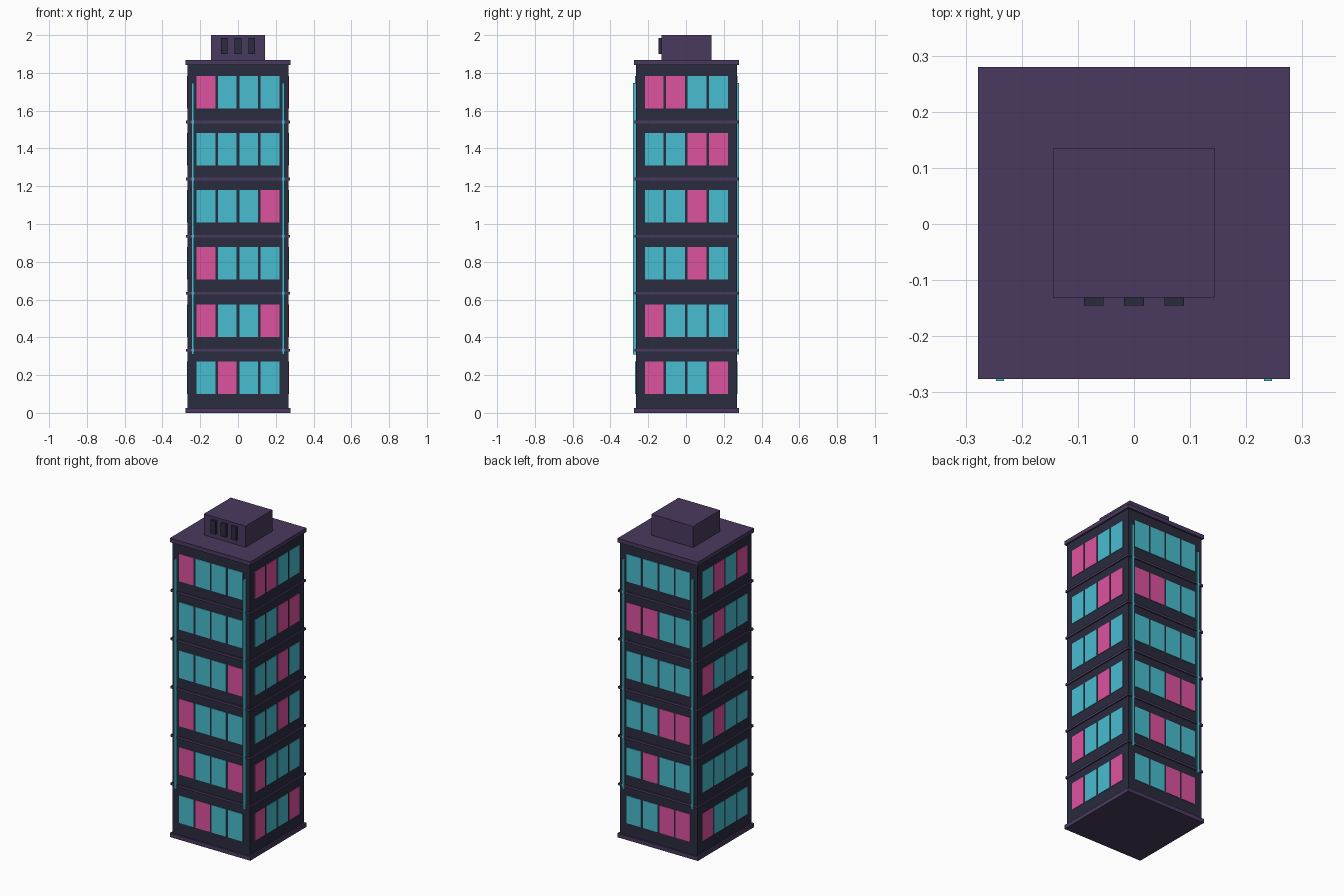
import bpy, bmesh
from mathutils import Matrix, Vector
from math import pi

if "Cube" in bpy.data.objects:
    bpy.data.objects.remove(bpy.data.objects["Cube"])

CY = 0.002        # tower axis, nudged back by the front light strips
HALF = 0.268      # half width of the tower body
FLOOR = 0.302     # storey height


def material(name, hexcode):
    srgb = [int(hexcode[i:i + 2], 16) / 255 for i in (0, 2, 4)]
    lin = [c / 12.92 if c <= 0.04045 else ((c + 0.055) / 1.055) ** 2.4 for c in srgb]
    m = bpy.data.materials.new(name)
    m.diffuse_color = (*lin, 1)
    m.use_nodes = True
    m.node_tree.nodes["Principled BSDF"].inputs["Base Color"].default_value = m.diffuse_color
    return m


DARK = material("dark_wall", "2A2B3E")
PURPLE = material("purple_trim", "4A3A5E")
TEAL = material("teal_glow", "48BDD0")
PINK = material("pink_glow", "DD529F")


def boxes(name, mat, items):
    """One object from boxes given as (centre, size, turn about z)."""
    bm = bmesh.new()
    for centre, size, turn in items:
        m = (Matrix.Translation((0, CY, 0)) @ Matrix.Rotation(turn, 4, 'Z')
             @ Matrix.Translation(centre) @ Matrix.Diagonal(Vector((*size, 1))))
        bmesh.ops.create_cube(bm, size=1, matrix=m)
    mesh = bpy.data.meshes.new(name)
    bm.to_mesh(mesh)
    bm.free()
    mesh.materials.append(mat)
    obj = bpy.data.objects.new(name, mesh)
    bpy.context.collection.objects.link(obj)
    return obj


def slab(name, mat, half, z0, z1):
    boxes(name, mat, [((0, 0, (z0 + z1) / 2), (2 * half, 2 * half, z1 - z0), 0)])


# Tower, base plate and roof slab
slab("tower_body", DARK, HALF, 0.01, 1.85)
slab("base_plate", PURPLE, 0.278, 0, 0.025)
slab("roof_slab", PURPLE, 0.278, 1.843, 1.868)

# Ledges between storeys
for i in range(5):
    z = 0.332 + FLOOR * i
    slab(f"floor_ledge_{i + 1}", PURPLE, 0.275, z - 0.007, z + 0.007)

# Windows: each side lists storeys bottom to top, panes left to right from outside
SIDES = {
    "front": (0, "TPTT PTTP PTTT TTTP TTTT PTTT"),
    "right": (pi / 2, "PTTP PTTT TTPT TTPT TTPP PPTT"),
    "back": (pi, "TTPP TPTT TTPP TTTT PPTT TTTT"),
    "left": (-pi / 2, "PTTT TTTT TPTT PTTT TPTT TPTP"),
}
for side, (turn, pattern) in SIDES.items():
    panes = {"T": [], "P": []}
    for row, text in enumerate(pattern.split()):
        for col, key in enumerate(text):
            centre = ((col - 1.5) * 0.1135, -HALF + 0.002, 0.187 + FLOOR * row)
            panes[key].append((centre, (0.1, 0.01, 0.172), turn))
    boxes(f"{side}_teal_windows", TEAL, panes["T"])
    boxes(f"{side}_pink_windows", PINK, panes["P"])

# Vertical light strips on the front and back corners
for side, turn, out in (("front", 0, 0.282), ("back", pi, 0.278)):
    depth = out - HALF + 0.004
    boxes(f"{side}_light_strips", TEAL,
          [((sx * 0.239, -out + depth / 2, 1.028), (0.014, depth, 1.436), turn)
           for sx in (-1, 1)])

# Rooftop plant room with three vents
boxes("plant_room", PURPLE, [((0, 0, 1.93), (0.288, 0.266, 0.14), 0)])
boxes("plant_room_vents", DARK,
      [((x, -0.135, 1.942), (0.035, 0.025, 0.083), 0) for x in (-0.072, 0, 0.072)])
